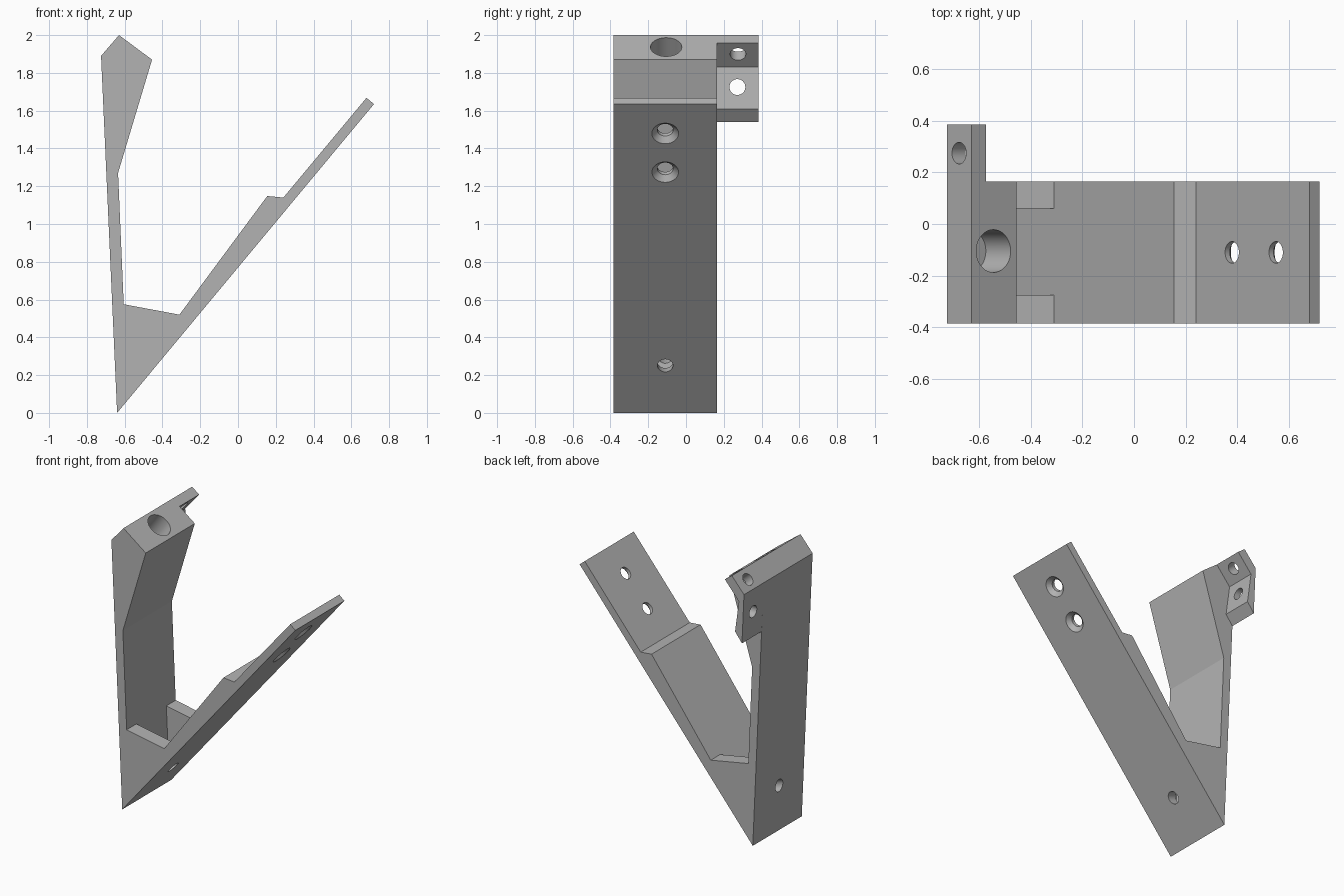
import bpy, bmesh, math
from mathutils import Vector

old = bpy.data.objects.get("Cube")
if old:
    bpy.data.objects.remove(old)

grey = bpy.data.materials.new("light_grey")
grey.use_nodes = True
colour = (0.45, 0.45, 0.45, 1)
grey.diffuse_color = colour
grey.node_tree.nodes["Principled BSDF"].inputs["Base Color"].default_value = colour


def finish(name, bm):
    bmesh.ops.recalc_face_normals(bm, faces=bm.faces[:])
    mesh = bpy.data.meshes.new(name)
    bm.to_mesh(mesh)
    bm.free()
    mesh.materials.append(grey)
    obj = bpy.data.objects.new(name, mesh)
    bpy.context.collection.objects.link(obj)
    return obj


def extrude_profile(name, points, y0, y1):
    """Side profile in x, z pulled along y."""
    bm = bmesh.new()
    face = bm.faces.new([bm.verts.new((x, y0, z)) for x, z in points])
    out = bmesh.ops.extrude_face_region(bm, geom=[face])
    moved = [v for v in out["geom"] if isinstance(v, bmesh.types.BMVert)]
    bmesh.ops.translate(bm, verts=moved, vec=(0, y1 - y0, 0))
    return finish(name, bm)


def rod(start, end, r1, r2):
    """Round cutter, r1 at the start and r2 at the end."""
    axis = end - start
    bm = bmesh.new()
    bmesh.ops.create_cone(bm, cap_ends=True, segments=40, radius1=r1,
                          radius2=r2, depth=axis.length)
    bm.transform(axis.to_track_quat('Z', 'Y').to_matrix().to_4x4())
    bmesh.ops.translate(bm, verts=bm.verts[:], vec=(start + end) / 2)
    return finish("cutter", bm)


def cut(obj, cutter):
    cutter.hide_render = True
    mod = obj.modifiers.new("cut", 'BOOLEAN')
    mod.operation = 'DIFFERENCE'
    mod.solver = 'EXACT'
    mod.object = cutter
    bpy.context.view_layer.objects.active = obj
    bpy.ops.object.modifier_apply(modifier=mod.name)
    bpy.data.objects.remove(cutter)


def drill(obj, start, direction, before, after, r1, r2=None):
    s, d = Vector(start), Vector(direction).normalized()
    cut(obj, rod(s - d * before, s + d * after, r1, r1 if r2 is None else r2))


FRONT, SIDE, BACK = -0.385, 0.165, 0.385
MID = -0.11

# V-shaped bracket: upright with a head, and a sloping arm
bracket = extrude_profile("bracket_body", [
    (-0.64, 0), (0.72, 1.635), (0.68, 1.668), (0.24, 1.14), (0.155, 1.148),
    (-0.31, 0.52), (-0.605, 0.575), (-0.635, 1.27), (-0.455, 1.87),
    (-0.63, 2.0), (-0.725, 1.89)], FRONT, SIDE)

# Pocket that leaves a gusset on each side
cut(bracket, extrude_profile("pocket_cutter", [
    (-0.31, 0.52), (-0.585, 0.149), (-0.605, 0.575), (-0.45, 0.8)], -0.275, 0.06))

# Countersunk screw holes through the sloping arm
arm_normal = (-0.77, 0, 0.64)
for x, z in ((0.42, 1.275), (0.59, 1.48)):
    drill(bracket, (x, MID, z), arm_normal, 0.1, 0.15, 0.042)
    drill(bracket, (x, MID, z), arm_normal, 0.02, 0.03, 0.09, 0.04)

# Hole across the foot of the V
drill(bracket, (-0.43, MID, 0.25), (-0.23, 0, 0.08), 0.1, 0.4, 0.041)

# Blind socket in the sloping top of the head
drill(bracket, (-0.545, MID + 0.005, 1.937), (-0.6, 0, -0.8), 0.1, 0.16, 0.083)

# Mounting ear beside the head, with two holes
ear = extrude_profile("mounting_ear", [
    (-0.725, 1.89), (-0.63, 2.0), (-0.575, 1.959), (-0.685, 1.83),
    (-0.655, 1.61), (-0.709, 1.54)], SIDE, BACK)
drill(ear, (-0.68, 0.275, 1.945), (0.76, 0, -0.65), 0.1, 0.2, 0.042)
drill(ear, (-0.72, 0.272, 1.725), (1, 0, 0), 0.1, 0.2, 0.042)

# Smooth hole walls, sharp plate edges
bpy.ops.object.select_all(action='DESELECT')
for obj in (bracket, ear):
    obj.select_set(True)
bpy.context.view_layer.objects.active = bracket
bpy.ops.object.shade_smooth_by_angle(angle=math.radians(15))
